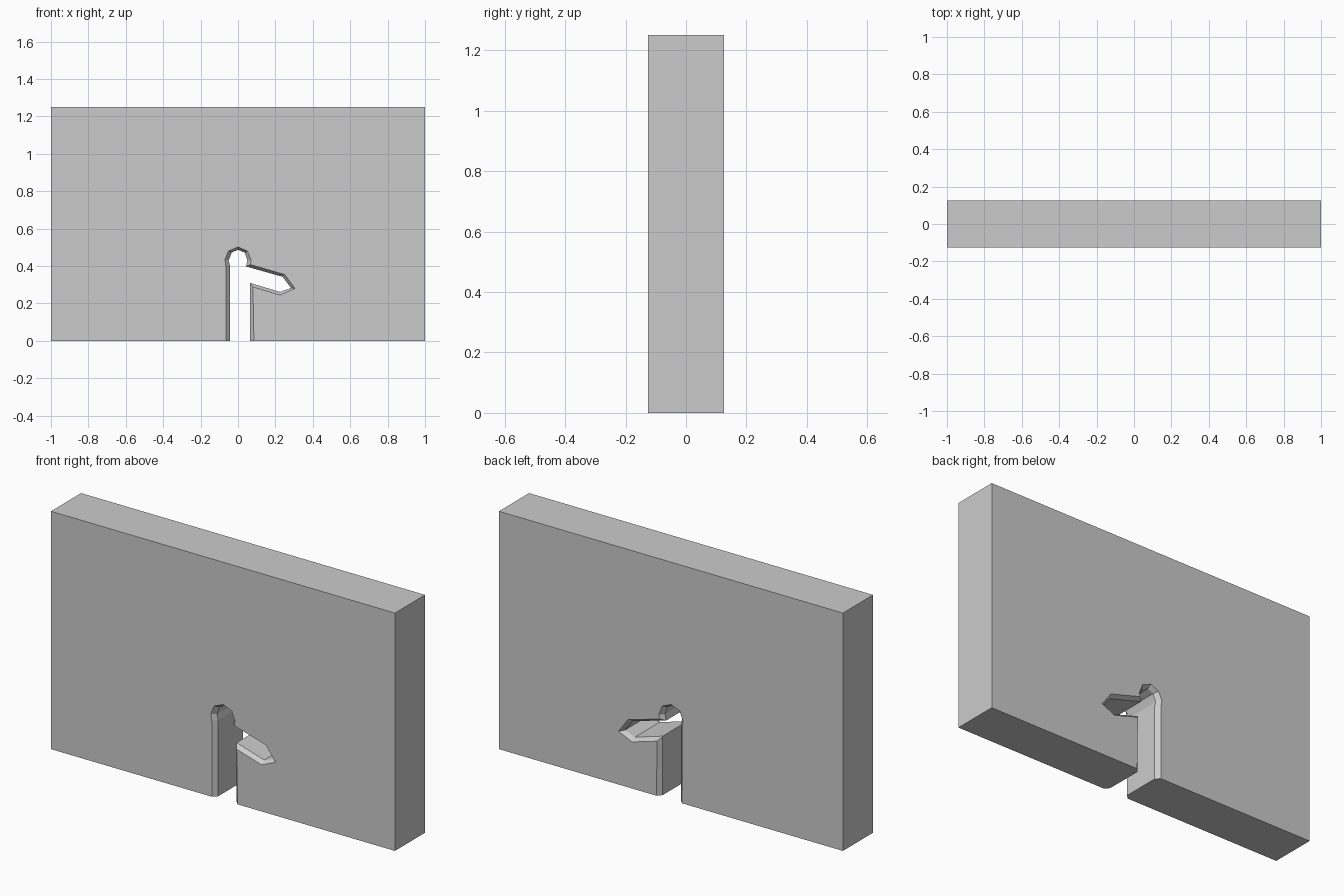
import bpy, bmesh, math

if "Cube" in bpy.data.objects:
    bpy.data.objects.remove(bpy.data.objects["Cube"])

# Wall outline corners, starting at the right of the slot and going round
CORNERS = [(1, 0), (1, 1.25), (-1, 1.25), (-1, 0)]
# Slot outline on the wall faces (wide) and inside the chamfer (narrow)
WIDE = [(-.064, 0), (-.065, .4), (-.07, .435), (-.051, .481), (0, .502), (.051, .481),
        (.07, .43), (.066, .408), (.25, .355), (.305, .28), (.225, .245), (.08, .288), (.085, 0)]
NARROW = [(-.043, 0), (-.043, .4), (-.05, .43), (-.034, .472), (0, .487), (.036, .472),
          (.05, .43), (.043, .398), (.238, .343), (.283, .283), (.225, .262), (.064, .31), (.064, 0)]

# Loft the notched profile through the wall thickness
bm = bmesh.new()
layers = [(-.125, WIDE), (-.103, NARROW), (.103, NARROW), (.125, WIDE)]
rings = [[bm.verts.new((x, y, z)) for x, z in CORNERS + slot] for y, slot in layers]
n = len(rings[0])
for a, b in zip(rings, rings[1:]):
    for i in range(n):
        j = (i + 1) % n
        bm.faces.new((a[i], a[j], b[j], b[i]))
bm.faces.new(rings[0])
bm.faces.new(rings[-1])

# Clean up flat strips on the outer sides
bmesh.ops.recalc_face_normals(bm, faces=bm.faces)
bmesh.ops.dissolve_limit(bm, angle_limit=math.radians(0.5), verts=bm.verts, edges=bm.edges)
mesh = bpy.data.meshes.new("slotted_wall")
bm.to_mesh(mesh)
bm.free()
wall = bpy.data.objects.new("slotted_wall", mesh)
bpy.context.collection.objects.link(wall)
